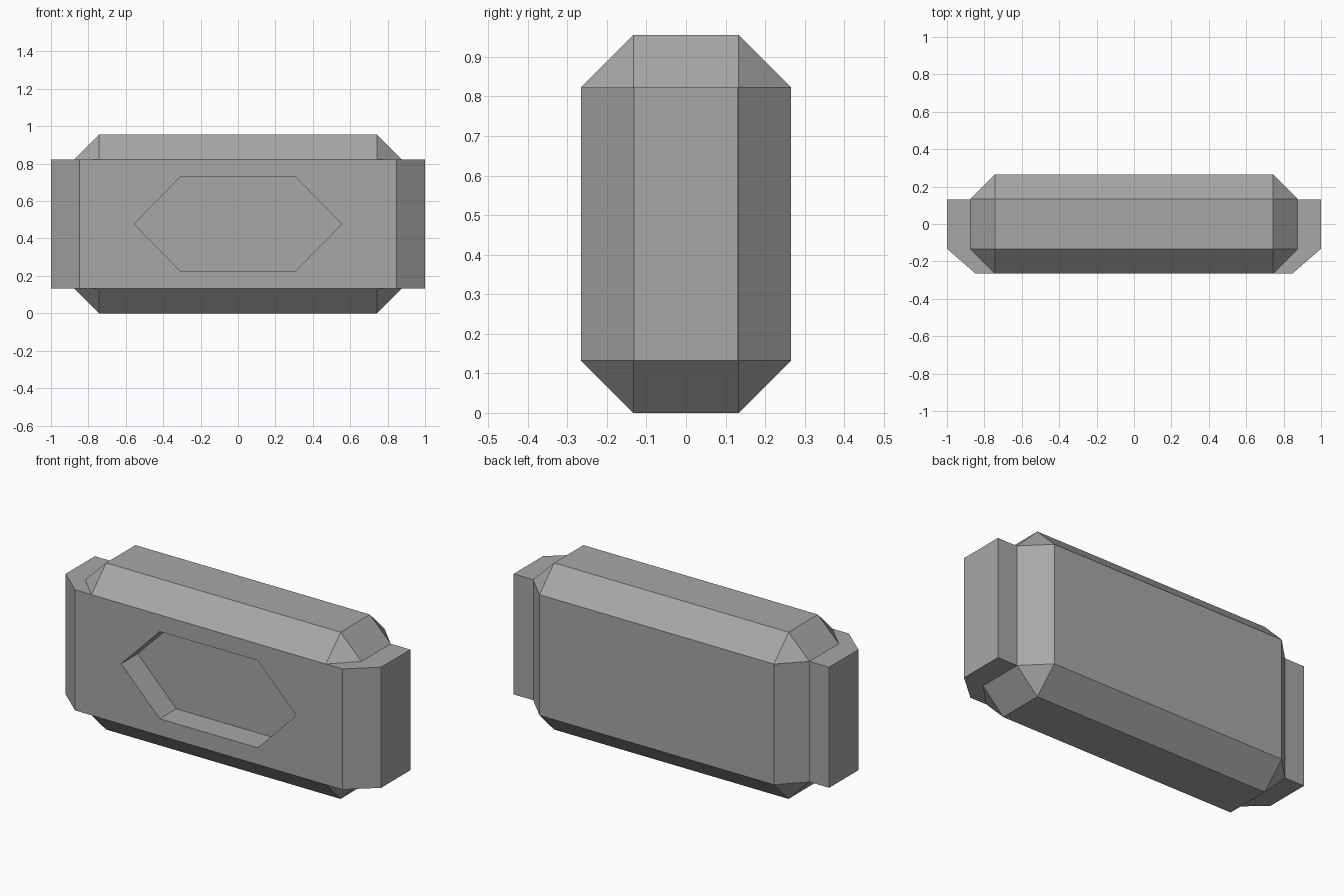
import bpy
import bmesh

cube = bpy.data.objects.get("Cube")
if cube:
    bpy.data.objects.remove(cube, do_unlink=True)

HALF_X, HALF_Y, HEIGHT, CHAMFER = 0.875, 0.265, 0.955, 0.132
MID = HEIGHT / 2

grey = bpy.data.materials.new("plain grey")
grey.use_nodes = True
colour = (0.39, 0.39, 0.39, 1)
grey.diffuse_color = colour
grey.node_tree.nodes["Principled BSDF"].inputs["Base Color"].default_value = colour


def add_object(name, bm):
    bmesh.ops.recalc_face_normals(bm, faces=bm.faces)
    mesh = bpy.data.meshes.new(name)
    bm.to_mesh(mesh)
    bm.free()
    mesh.materials.append(grey)
    obj = bpy.data.objects.new(name, mesh)
    bpy.context.collection.objects.link(obj)
    return obj


def prism(name, outline, offset):
    """Extrude a closed outline along an offset."""
    bm = bmesh.new()
    face = bm.faces.new([bm.verts.new(p) for p in outline])
    result = bmesh.ops.extrude_face_region(bm, geom=[face], use_keep_orig=True)
    moved = [g for g in result["geom"] if isinstance(g, bmesh.types.BMVert)]
    bmesh.ops.translate(bm, verts=moved, vec=offset)
    return add_object(name, bm)


def combine(target, other, operation):
    mod = target.modifiers.new(operation.lower(), 'BOOLEAN')
    mod.operation = operation
    mod.solver = 'EXACT'
    mod.object = other
    bpy.context.view_layer.objects.active = target
    bpy.ops.object.modifier_apply(modifier=mod.name)
    bpy.data.objects.remove(other, do_unlink=True)


# Chamfered main block
bm = bmesh.new()
bmesh.ops.create_cube(bm, size=2)
for v in bm.verts:
    v.co = (v.co.x * HALF_X, v.co.y * HALF_Y, MID + v.co.z * MID)
bmesh.ops.bevel(bm, geom=bm.edges[:], offset=CHAMFER, segments=1,
                affect='EDGES', profile=0.5)
body = add_object("chamfered_body", bm)

# Side wings, one slab running through the block
wing_outline = [(-0.847, -HALF_Y), (0.847, -HALF_Y), (1, -CHAMFER),
                (1, CHAMFER), (-1, CHAMFER), (-1, -CHAMFER)]
wings = prism("side_wings", [(x, y, CHAMFER) for x, y in wing_outline],
              (0, 0, HEIGHT - 2 * CHAMFER))
combine(body, wings, 'UNION')

# Hexagonal recess in the front
hexagon = [(-0.555, 0), (-0.31, -0.25), (0.31, -0.25),
           (0.555, 0), (0.31, 0.25), (-0.31, 0.25)]
recess = prism("recess_cutter", [(x, -0.4, MID + z) for x, z in hexagon],
               (0, 0.55 - HALF_Y, 0))
recess.hide_render = True
combine(body, recess, 'DIFFERENCE')
